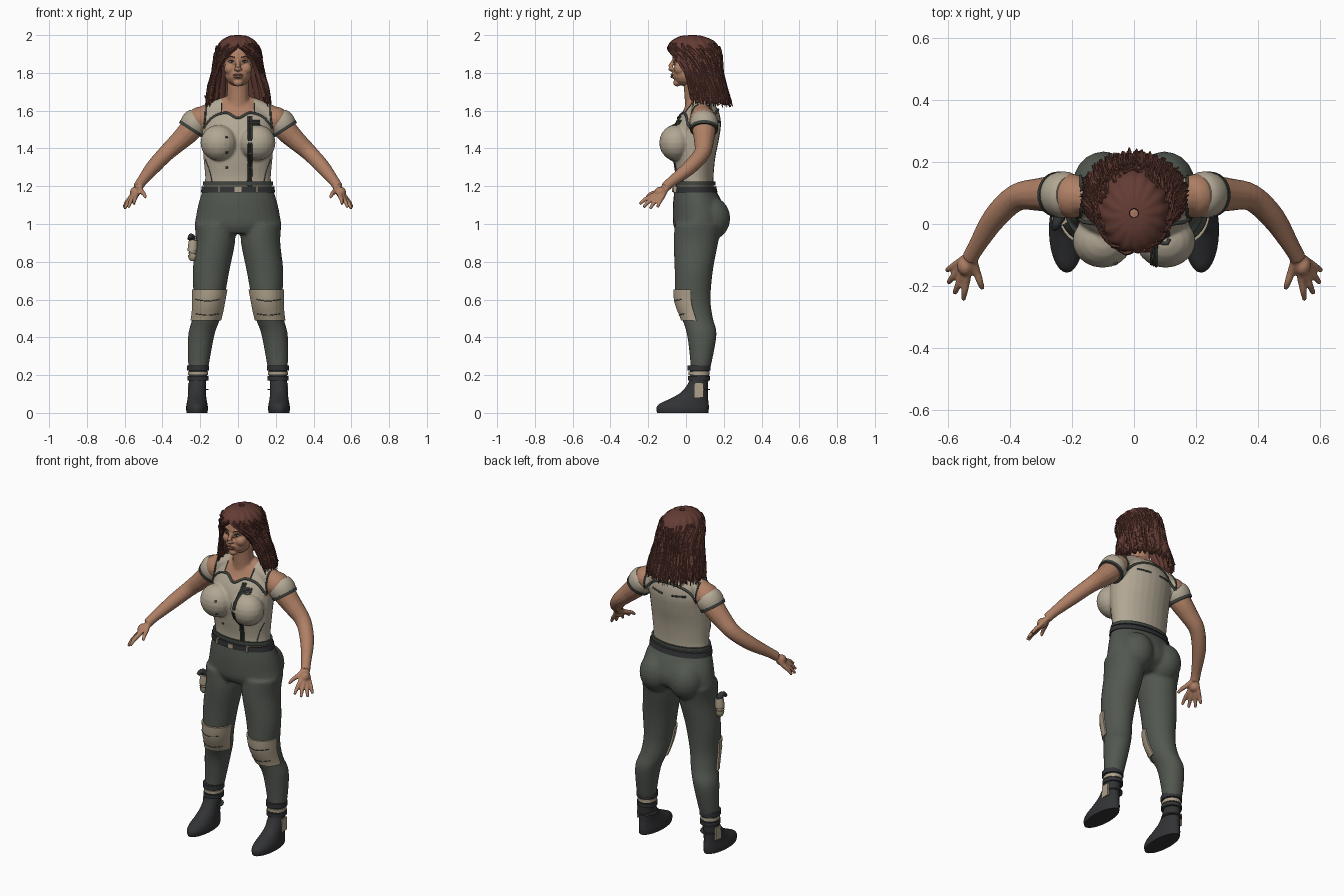
import bpy, bmesh, math, random
from math import sin, cos, radians, pi
from mathutils import Vector, Matrix
from mathutils.bvhtree import BVHTree

random.seed(4)
if "Cube" in bpy.data.objects:
    bpy.data.objects.remove(bpy.data.objects["Cube"])


def material(name, *rgb):
    m = bpy.data.materials.new(name)
    m.use_nodes = True
    m.diffuse_color = (*rgb, 1)
    m.node_tree.nodes["Principled BSDF"].inputs["Base Color"].default_value = (*rgb, 1)
    return m


SKIN = material("skin", .43, .215, .13)
LIPS = material("lips", .27, .11, .08)
WHITE = material("eye_white", .6, .55, .5)
HAIR = material("auburn_hair", .125, .045, .034)
VEST = material("vest_beige", .44, .385, .295)
TRIM = material("dark_green_trim", .05, .058, .05)
TROUSERS = material("trouser_green", .085, .096, .08)
BOOT = material("boot_charcoal", .032, .033, .036)
PAD = material("pad_tan", .42, .35, .25)


def spline(rows, steps):
    """Smoothly interpolate rows of numbers."""
    r = [Vector(p) for p in rows]
    out = []
    for i in range(len(r) - 1):
        a, b, c, d = r[max(i - 1, 0)], r[i], r[i + 1], r[min(i + 2, len(r) - 1)]
        for k in range(steps):
            t = k / steps
            out.append((b * 2 + (c - a) * t + (a * 2 - b * 5 + c * 4 - d) * t**2
                        + (b * 3 - a - c * 3 + d) * t**3) * .5)
    return out + [r[-1]]


def skin_rings(bm, rings, closed=True):
    vs = [[bm.verts.new(p) for p in ring] for ring in rings]
    n = len(vs[0])
    for a, b in zip(vs, vs[1:]):
        for j in range(n if closed else n - 1):
            k = (j + 1) % n
            bm.faces.new((a[j], b[j], b[k], a[k]))
    if closed:
        bm.faces.new(vs[0])
        bm.faces.new(vs[-1][::-1])


def ring(row, angles, grow=0):
    """One level: z, centre x, half width, front y, back y."""
    z, cx, rx, f, b = row
    return [(cx + (rx + grow) * sin(a), (f + b) / 2 - ((b - f) / 2 + grow) * cos(a), z) for a in angles]


def loft(bm, rows, n=28, steps=4, grow=0):
    skin_rings(bm, [ring(r, [2 * pi * j / n for j in range(n)], grow) for r in spline(rows, steps)])


def tube(bm, pts, n=14, steps=4):
    """Round tube through points x, y, z, radius."""
    p = spline(pts, steps)
    rings = []
    for i, q in enumerate(p):
        t = (p[min(i + 1, len(p) - 1)] - p[max(i - 1, 0)]).to_3d()
        rot = t.to_track_quat('Z', 'Y')
        rings.append([q.to_3d() + rot @ Vector((cos(2 * pi * j / n), sin(2 * pi * j / n), 0)) * q[3]
                      for j in range(n)])
    skin_rings(bm, rings)


def ball(bm, c, r, n=20):
    bmesh.ops.create_uvsphere(bm, u_segments=n, v_segments=n // 2, radius=1,
                              matrix=Matrix.Translation(c) @ Matrix.Diagonal((*r, 1)))


def box(bm, c, s):
    bmesh.ops.create_cube(bm, size=1, matrix=Matrix.Translation(c) @ Matrix.Diagonal((*s, 1)))


def finish(name, bm, *mats, voxel=0, thick=0, normals=True):
    if normals:
        bmesh.ops.recalc_face_normals(bm, faces=bm.faces)
    me = bpy.data.meshes.new(name)
    bm.to_mesh(me)
    bm.free()
    ob = bpy.data.objects.new(name, me)
    bpy.context.collection.objects.link(ob)
    if voxel:
        m = ob.modifiers.new("fuse", 'REMESH')
        m.mode, m.voxel_size = 'VOXEL', voxel
        m = ob.modifiers.new("relax", 'SMOOTH')
        m.factor, m.iterations = .5, 5
    if thick:
        m = ob.modifiers.new("thickness", 'SOLIDIFY')
        m.thickness, m.offset = thick, -1
    if ob.modifiers:
        dg = bpy.context.evaluated_depsgraph_get()
        ob.data = bpy.data.meshes.new_from_object(ob.evaluated_get(dg))
        ob.modifiers.clear()
    ob.data.materials.clear()
    for m in mats:
        ob.data.materials.append(m)
    ob.data.shade_smooth()
    ob.data.set_sharp_from_angle(angle=radians(50))
    return ob


def surface(ob):
    return BVHTree.FromPolygons([v.co for v in ob.data.vertices], [p.vertices for p in ob.data.polygons])


def trace(bm, tree, pts, r, side=-1):
    """Piping that follows a surface, drawn in x, z from the front or back."""
    path = []
    for x, z in spline(pts, 5):
        hit = tree.ray_cast(Vector((x, side, z)), Vector((0, -side, 0)))[0]
        if hit:
            path.append((*hit, r))
    if len(path) > 1:
        tube(bm, path, 8, 1)


# torso with fitted vest
bm = bmesh.new()
loft(bm, [(1.18, 0, .18, -.058, .148), (1.25, 0, .174, -.056, .146), (1.35, 0, .183, -.07, .155),
          (1.45, 0, .188, -.08, .175), (1.53, 0, .185, -.06, .185), (1.6, 0, .15, -.015, .172),
          (1.645, 0, .09, .005, .14)])
tube(bm, [(0, .06, 1.58, .07), (0, .052, 1.66, .06), (0, .04, 1.77, .057)])
for s in (-1, 1):
    ball(bm, (s * .102, -.055, 1.43), (.097, .087, .095))
    ball(bm, (s * .2, .09, 1.553), (.07, .072, .068))
    tube(bm, [(0, .075, 1.645, .05), (s * .1, .08, 1.605, .056), (s * .2, .088, 1.56, .058)])
torso = finish("torso_and_vest", bm, VEST, SKIN, voxel=.0065)
NECKLINE = [(.18, 1.51), (.13, 1.568), (.06, 1.588), (0, 1.56)]
for p in torso.data.polygons:
    x, y, z = p.center
    x = abs(x)
    edge = 1.56 + .03 * min(x / .06, 1) - .5 * max(x - .11, 0)
    strap = .085 < x < .17 and z > 1.5
    armhole = x > .17 and z > 1.5
    covered = z < edge or strap or (y > .08 and z < 1.64)
    p.material_index = 0 if covered and not armhole else 1
tree = surface(torso)

# vest piping, zip, seams and back slits
bm = bmesh.new()
trace(bm, tree, NECKLINE + [(-x, z) for x, z in NECKLINE[2::-1]], .007)
trace(bm, tree, [(-.175, 1.52), (-.1, 1.585), (0, 1.605), (.1, 1.585), (.175, 1.52)], .007, 1)
for s in (-1, 1):
    trace(bm, tree, [(s * .17, 1.64), (s * .172, 1.58), (s * .18, 1.51)], .005)
    trace(bm, tree, [(s * .17, 1.63), (s * .172, 1.58), (s * .175, 1.52)], .005, 1)
    trace(bm, tree, [(s * .088, 1.64), (s * .086, 1.585)], .003)
    trace(bm, tree, [(s * .172, 1.34), (s * .15, 1.28), (s * .135, 1.21)], .0025)
    trace(bm, tree, [(s * .03, 1.54), (s * .11, 1.545)], .005, 1)
for z in (1.46, 1.38, 1.3):
    trace(bm, tree, [(-.066, z), (-.054, z)], .006)
finish("vest_piping", bm, TRIM)
bm = bmesh.new()
for x in (.056, .064, .072):
    trace(bm, tree, [(x, 1.57), (x, 1.45), (x, 1.3), (x - .004, 1.2)], .005)
for z in (1.523, 1.53, 1.537, 1.544):
    trace(bm, tree, [(.06, z), (.115, z)], .006)
finish("vest_zip_and_tab", bm, TRIM)

# vest hem, belt and buckle
WAIST = [(1.205, 0, .181, -.06, .15), (1.225, 0, .178, -.059, .149)]
bm = bmesh.new()
loft(bm, WAIST, 40, 1, .006)
finish("vest_hem", bm, TRIM)
bm = bmesh.new()
loft(bm, [(1.168, 0, .189, -.062, .16), (1.198, 0, .185, -.06, .153)], 40, 1, .007)
finish("belt", bm, BOOT)
bm = bmesh.new()
box(bm, (0, -.07, 1.183), (.035, .008, .026))
for x in (-.1, .1):
    box(bm, (x, -.05, 1.183), (.01, .03, .032))
finish("buckle_and_loops", bm, PAD)

# arms, hands, sleeves
for s, side in ((1, "left"), (-1, "right")):
    bm = bmesh.new()
    tube(bm, [(s * x, y, z, r) for x, y, z, r in (
        (.2, .09, 1.57, .058), (.25, .095, 1.5, .062), (.31, .095, 1.44, .053), (.38, .085, 1.375, .044),
        (.45, .02, 1.3, .039), (.51, -.075, 1.225, .028), (.53, -.11, 1.195, .027))])
    wrist = Vector((s * .527, -.1, 1.2))
    ball(bm, (s * .545, -.135, 1.168), (.027, .033, .03))
    for x, y, z in ((.49, -.21, 1.14), (.552, -.245, 1.105), (.58, -.225, 1.088), (.6, -.19, 1.08),
                    (.605, -.15, 1.088)):
        tip = Vector((s * x, y, z))
        tube(bm, [(*wrist, .016), (*wrist.lerp(tip, .5), .0135),
                  (*(wrist.lerp(tip, .8) + Vector((0, 0, .006))), .0115), (*tip, .008)], 10)
    finish(side + "_arm", bm, SKIN, voxel=.005)
    bm = bmesh.new()
    tube(bm, [(s * .205, .095, 1.565, .06), (s * .217, .095, 1.55, .072), (s * .232, .095, 1.527, .075),
              (s * .247, .095, 1.503, .07)], 28)
    finish(side + "_sleeve", bm, VEST)
    bm = bmesh.new()
    tube(bm, [(s * .242, .095, 1.51, .075), (s * .251, .095, 1.496, .073)], 28, 1)
    finish(side + "_sleeve_cuff", bm, TRIM)

# trousers
LEG = [(1, .122, .108, -.06, .19), (.9, .12, .104, -.065, .17), (.75, .143, .097, -.06, .142),
       (.6, .154, .081, -.056, .13), (.5, .168, .074, -.022, .143), (.42, .193, .07, .004, .162),
       (.3, .206, .06, .02, .143), (.22, .21, .05, .024, .125)]
bm = bmesh.new()
loft(bm, [(1.19, 0, .183, -.06, .15), (1.12, 0, .206, -.068, .19), (1.05, 0, .221, -.07, .215),
          (.99, 0, .228, -.066, .2), (.95, 0, .2, -.045, .14)])
for s in (-1, 1):
    loft(bm, [(z, s * cx, rx, f, b) for z, cx, rx, f, b in LEG])
    ball(bm, (s * .098, .13, 1.03), (.1, .105, .115))
trousers = finish("trousers", bm, TROUSERS, voxel=.009)

# knee pads, boots and ankle bands
front = [radians(a) for a in range(-84, 85, 8)]
for s, side in ((1, "left"), (-1, "right")):
    bm = bmesh.new()
    rows = [r for r in spline(LEG, 8) if .48 < r[0] < .66]
    skin_rings(bm, [ring((z, s * cx, rx, f, b), front, .008) for z, cx, rx, f, b in rows], False)
    pad = finish(side + "_knee_pad", bm, PAD, thick=.012, normals=False)
    tree = surface(pad)
    bm = bmesh.new()
    for z in (.525, .6):
        trace(bm, tree, [(s * .1, z), (s * .16, z - .008), (s * .225, z)], .0025)
    finish(side + "_knee_seams", bm, TRIM)
    bm = bmesh.new()
    c = s * .217
    loft(bm, [(0, c, .055, -.153, .118), (.025, c, .058, -.157, .121), (.048, c, .055, -.14, .12),
              (.075, c, .05, -.085, .117), (.11, c, .047, -.025, .116), (.17, s * .214, .046, .018, .118),
              (.235, s * .21, .05, .022, .125)])
    finish(side + "_boot", bm, BOOT)
    for part, z0, z1, grow, mat in (("cuff", .225, .252, .008, BOOT), ("sock_band", .2, .218, .003, PAD),
                                    ("ankle_strap", .172, .194, .006, BOOT), ("laces", .12, .127, .004, TRIM)):
        bm = bmesh.new()
        loft(bm, [(z, s * .211, .05, .016, .122) for z in (z0, z1)], 28, 1, grow)
        finish(side + "_boot_" + part, bm, mat)
    bm = bmesh.new()
    box(bm, (s * .261, .068, .12), (.01, .048, .075))
    finish(side + "_boot_panel", bm, PAD)

# thigh holster
bm = bmesh.new()
tube(bm, [(-.236, .02, .915, .024), (-.24, .02, .87, .027), (-.24, .02, .825, .024), (-.238, .02, .805, .012)])
finish("thigh_holster", bm, PAD)
bm = bmesh.new()
tube(bm, [(-.24, .02, .9, .018), (-.243, .02, .925, .019), (-.25, .0, .935, .014), (-.258, -.015, .92, .01)])
finish("holster_grip", bm, BOOT)

# head
bm = bmesh.new()
ball(bm, (0, .04, 1.88), (.088, .112, .1))
ball(bm, (0, .0, 1.795), (.071, .071, .066))
ball(bm, (0, -.046, 1.748), (.026, .022, .02))
tube(bm, [(0, -.055, 1.878, .01), (0, -.074, 1.85, .0115), (0, -.083, 1.825, .0135), (0, -.07, 1.813, .009)], 10)
ball(bm, (0, -.064, 1.786), (.026, .015, .018))
for s in (-1, 1):
    ball(bm, (s * .042, -.03, 1.822), (.032, .036, .034))
    ball(bm, (s * .013, -.07, 1.82), (.009, .012, .008))
    tube(bm, [(s * .008, -.062, 1.879, .009), (s * .035, -.058, 1.884, .009), (s * .06, -.038, 1.878, .008)], 10)
head = finish("head", bm, SKIN, voxel=.004)
tree = surface(head)

# eyes, brows and mouth
whites, dark, brows, lips = [bmesh.new() for _ in range(4)]
for s in (-1, 1):
    hit = tree.ray_cast(Vector((s * .034, -1, 1.858)), Vector((0, 1, 0)))[0]
    ball(whites, hit, (.014, .005, .0065), 14)
    ball(dark, hit + Vector((0, -.003, 0)), (.0055, .004, .006), 12)
    trace(dark, tree, [(s * .019, 1.858), (s * .034, 1.867), (s * .05, 1.86)], .0025)
    trace(brows, tree, [(s * .016, 1.881), (s * .038, 1.888), (s * .058, 1.88)], .003)
trace(lips, tree, [(-.024, 1.787), (-.007, 1.792), (.007, 1.792), (.024, 1.787)], .0045)
trace(lips, tree, [(-.019, 1.783), (0, 1.779), (.019, 1.783)], .0055)
for name, b, m in (("eye_whites", whites, WHITE), ("irises_and_lashes", dark, BOOT),
                   ("eyebrows", brows, HAIR), ("lips", lips, LIPS)):
    finish(name, b, m)

# hair: centre-parted shell, then loose strands
MANE = spline([(2, 0, .015, .02, .05), (1.994, 0, .05, -.03, .09), (1.97, 0, .088, -.075, .145),
               (1.94, 4, .107, -.092, .17), (1.91, 24, .115, -.09, .18), (1.87, 42, .122, -.085, .185),
               (1.8, 54, .133, -.055, .19), (1.73, 60, .153, -.05, .208), (1.66, 62, .163, -.045, .228)], 4)


def mane_point(row, u, grow=0, drop=0):
    z, gap, rx, f, b = row
    a = radians(gap + (360 - 2 * gap) * u)
    return ring((z - drop, 0, rx, f, b), [a], grow)[0]


bm = bmesh.new()
cols = 90
ragged = [random.uniform(-.02, .025) for _ in range(cols + 1)]
skin_rings(bm, [[mane_point(r, j / cols, .003 * sin(j * 1.1 + i * .12) * min(i / 8, 1),
                            ragged[j] * max(0, i - 28) / 4) for j in range(cols + 1)]
                for i, r in enumerate(MANE)], False)
finish("hair_shell", bm, HAIR, thick=.018, normals=False)
bm = bmesh.new()
for _ in range(260):
    u, start, sway = random.random(), random.randint(10, 24), random.uniform(-.02, .02)
    rows = MANE[start::3]
    pts = [(*mane_point(r, min(max(u + sway * k / len(rows), 0), 1), random.uniform(-.004, .007)), .006)
           for k, r in enumerate(rows)]
    x, y, z, _r = pts[-1]
    flick = random.uniform(1, 1.07)
    pts.append((x * flick, y * flick, z - random.uniform(.01, .045), .0015))
    tube(bm, pts, 5, 2)
finish("hair_strands", bm, HAIR)
